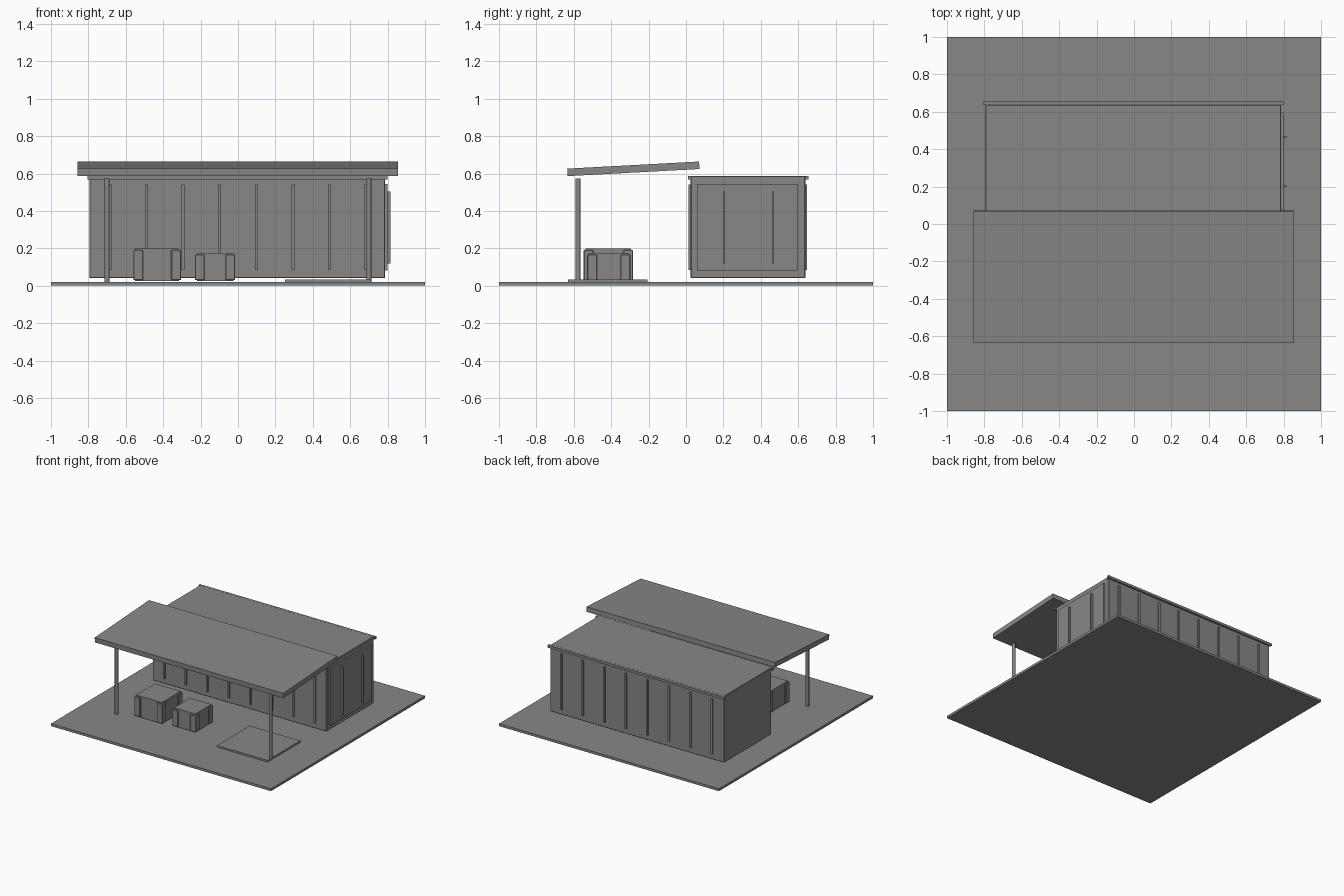
import bpy, bmesh, math
from mathutils import Vector

if "Cube" in bpy.data.objects:
    bpy.data.objects.remove(bpy.data.objects["Cube"])

grey = bpy.data.materials.new("warm_grey")
grey.diffuse_color = (0.25, 0.243, 0.232, 1)
grey.use_nodes = True
grey.node_tree.nodes["Principled BSDF"].inputs["Base Color"].default_value = grey.diffuse_color


def finish(name, bm):
    mesh = bpy.data.meshes.new(name)
    bm.to_mesh(mesh)
    bm.free()
    mesh.materials.append(grey)
    obj = bpy.data.objects.new(name, mesh)
    bpy.context.collection.objects.link(obj)
    return obj


def box(name, x, y, z, bevel=0):
    """Box from (min, max) ranges on each axis."""
    bm = bmesh.new()
    bmesh.ops.create_cube(bm, size=1)
    for v in bm.verts:
        v.co = Vector([r[0] if c < 0 else r[1] for c, r in zip(v.co, (x, y, z))])
    if bevel:
        bmesh.ops.bevel(bm, geom=bm.edges[:], offset=bevel, segments=1,
                        affect='EDGES', profile=0.5)
    return finish(name, bm)


def post(name, x, y, z0, z1, r):
    bm = bmesh.new()
    bmesh.ops.create_cone(bm, cap_ends=True, segments=12, radius1=r, radius2=r, depth=z1 - z0)
    bmesh.ops.translate(bm, verts=bm.verts, vec=(x, y, (z0 + z1) / 2))
    for f in bm.faces:
        f.smooth = len(f.verts) == 4
    return finish(name, bm)


def crate(name, x, y, z):
    """Storage crate: inset body with a raised post on each corner."""
    i, w = 0.01, 0.052
    box(name + "_body", (x[0] + i, x[1] - i), (y[0] + i, y[1] - i), z)
    for cx in ((x[0], x[0] + w), (x[1] - w, x[1])):
        for cy in ((y[0], y[0] + w), (y[1] - w, y[1])):
            box(name + "_corner", cx, cy, (z[0] + 0.004, z[1] - 0.01), 0.003)


# Ground slab and floor mat
box("ground_slab", (-1, 1), (-1, 1), (0, 0.02))
box("floor_mat", (0.25, 0.71), (-0.63, -0.205), (0.02, 0.034))

# Cabin body with long top rails
box("cabin_body", (-0.795, 0.787), (0.025, 0.638), (0.04, 0.587), 0.004)
for y in (0.02, 0.645):
    box("top_rail", (-0.805, 0.80), (y - 0.01, y + 0.01), (0.567, 0.587))

# Vertical ribs on the two long walls
for i in range(8):
    x = -0.685 + i * 1.37 / 7
    box("front_rib", (x - 0.008, x + 0.008), (0.014, 0.03), (0.085, 0.54))
    box("back_rib", (x - 0.008, x + 0.008), (0.63, 0.648), (0.085, 0.54))

# End door panel with two bars
box("end_door", (0.78, 0.80), (0.06, 0.597), (0.082, 0.543))
for y in (0.203, 0.465):
    box("door_bar", (0.795, 0.816), (y - 0.006, y + 0.006), (0.118, 0.505))

# Sloping canopy made from its side profile
bm = bmesh.new()
profile = [(-0.633, 0.586), (0.072, 0.624), (0.07, 0.664), (-0.635, 0.626)]
face = bm.faces.new([bm.verts.new((-0.858, y, z)) for y, z in profile])
side = bmesh.ops.extrude_face_region(bm, geom=[face])
moved = [g for g in side["geom"] if isinstance(g, bmesh.types.BMVert)]
bmesh.ops.translate(bm, verts=moved, vec=(1.714, 0, 0))
bmesh.ops.recalc_face_normals(bm, faces=bm.faces)
finish("canopy_roof", bm)

# Canopy posts
for x in (-0.7, 0.7):
    post("canopy_post", x, -0.577, 0.02, 0.572, 0.0135)

# Two crates under the canopy
crate("large_crate", (-0.56, -0.305), (-0.547, -0.283), (0.026, 0.2))
crate("small_crate", (-0.23, -0.015), (-0.528, -0.298), (0.026, 0.176))
